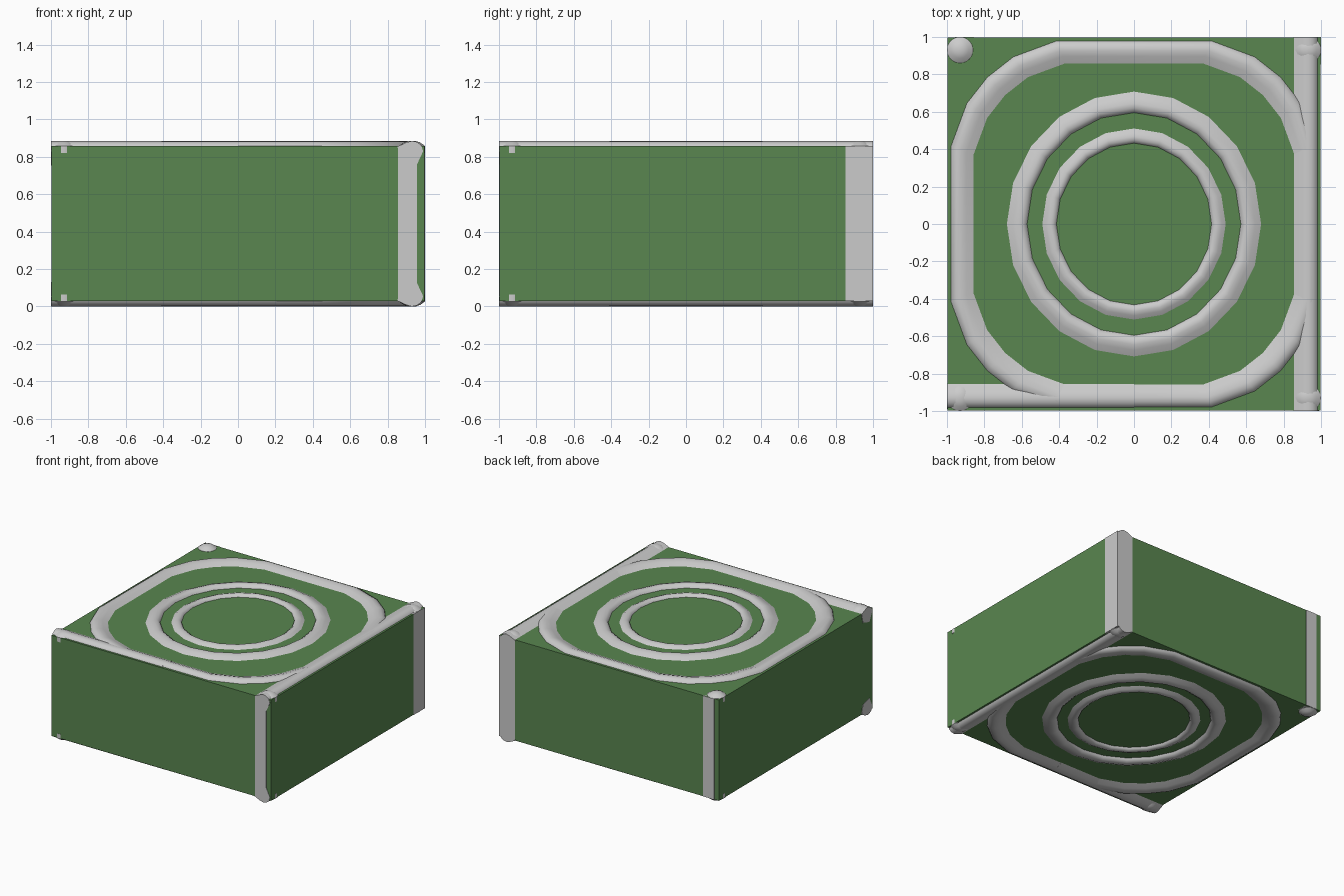
import bpy, bmesh, math

if "Cube" in bpy.data.objects:
    bpy.data.objects.remove(bpy.data.objects["Cube"])

H = 0.885            # overall height
LO, HI = 0.03, 0.857 # padded block bottom and top
B = 0.997            # block half width

green = bpy.data.materials.new("green_fabric")
green.diffuse_color = (0.10, 0.24, 0.08, 1)
green.use_nodes = True
green.node_tree.nodes["Principled BSDF"].inputs["Base Color"].default_value = green.diffuse_color


def finish(bm, name, smooth=True):
    bmesh.ops.recalc_face_normals(bm, faces=bm.faces)
    me = bpy.data.meshes.new(name)
    bm.to_mesh(me)
    bm.free()
    ob = bpy.data.objects.new(name, me)
    bpy.context.collection.objects.link(ob)
    if smooth:
        bpy.ops.object.select_all(action='DESELECT')
        ob.select_set(True)
        bpy.context.view_layer.objects.active = ob
        bpy.ops.object.shade_smooth_by_angle(angle=math.radians(40))
    return ob


def box(name, x, y, z):
    bm = bmesh.new()
    bmesh.ops.create_cube(bm, size=1)
    for v in bm.verts:
        for i, r in enumerate((x, y, z)):
            v.co[i] = r[0] if v.co[i] < 0 else r[1]
    return finish(bm, name, False)


def bridge(bm, rings, closed):
    n = len(rings[0])
    for a, b in zip(rings, rings[1:] + (rings[:1] if closed else [])):
        for i in range(n):
            j = (i + 1) % n
            bm.faces.new((a[i], a[j], b[j], b[i]))


def both_sides(name, build):
    # same part on the top and, mirrored, on the underside
    for side, flip in (("top", False), ("bottom", True)):
        bm = bmesh.new()
        build(bm)
        if flip:
            for v in bm.verts:
                v.co.z = H - v.co.z
        finish(bm, f"{name}_{side}")


def piping(path, profile):
    # closed raised cord: path scaled by each (scale, z) profile point
    def build(bm):
        rings = [[bm.verts.new((x * s, y * s, z)) for x, y in path]
                 for s, z in profile]
        bridge(bm, rings, True)
    return build


def edge_bar(place, t0, t1):
    # cord running along one edge of the block
    sec = [(0.852, 0.855), (0.90, 0.877), (0.93, 0.885), (0.955, 0.88),
           (0.978, 0.865), (0.99, 0.83), (0.955, 0.755), (0.87, 0.78)]

    def build(bm):
        ends = [[bm.verts.new(place(u, t, z)) for u, z in sec] for t in (t0, t1)]
        bridge(bm, ends, False)
        for e in ends:
            bm.faces.new(e)
    return build


# padded block
block = box("padded_block", (-B, B), (-B, B), (LO, HI))
block.data.materials.append(green)

# rounded square cord
corner = [(0.985, 0.42), (0.90, 0.65), (0.79, 0.79), (0.65, 0.90), (0.42, 0.985)]
outline = []
for k in range(4):
    c, s = [(1, 0), (0, 1), (-1, 0), (0, -1)][k]
    outline += [(c * x - s * y, s * x + c * y) for x, y in corner]
both_sides("rounded_square_cord", piping(outline, [
    (0.868, 0.855), (0.91, 0.874), (0.94, 0.884), (0.965, 0.882),
    (0.988, 0.868), (1.0, 0.84), (0.93, 0.80)]))

# two round cords
circle = [(0.96 * math.cos(i * math.pi / 10), math.sin(i * math.pi / 10))
          for i in range(20)]
both_sides("outer_round_cord", piping(circle, [
    (0.712, 0.855), (0.675, 0.874), (0.645, 0.884), (0.62, 0.882),
    (0.60, 0.868), (0.588, 0.84), (0.65, 0.80)]))
both_sides("inner_round_cord", piping(circle, [
    (0.514, 0.855), (0.49, 0.870), (0.468, 0.878), (0.45, 0.875),
    (0.435, 0.865), (0.426, 0.84), (0.47, 0.81)]))

# edge cords on the right and front
both_sides("right_edge_cord", edge_bar(lambda u, t, z: (u, t, z), -1, 1))
both_sides("front_edge_cord", edge_bar(lambda u, t, z: (t, -u, z), -1, 0))

# corner caps
def caps(bm):
    for sx in (-1, 1):
        for sy in (-1, 1):
            prof = [(0.07, 0.82), (0.07, 0.858), (0.045, 0.876), (0.02, 0.885)]
            rings = [[bm.verts.new((sx * 0.93 + r * math.cos(i * math.pi / 8),
                                    sy * 0.93 + r * math.sin(i * math.pi / 8), z))
                      for i in range(16)] for r, z in prof]
            bridge(bm, rings, False)
            bm.faces.new(rings[0])
            bm.faces.new(rings[-1])
both_sides("corner_caps", caps)

# upright strips lying almost flush on the side faces
Z = (0.03, 0.857)
box("front_right_strip", (0.855, 0.957), (-1, -0.9), Z)
box("right_back_strip", (0.9, 1), (0.852, 1), Z)
box("back_right_strip", (0.855, 1), (0.9, 1), Z)
box("back_left_strip", (-0.957, -0.855), (0.9, 1), Z)
